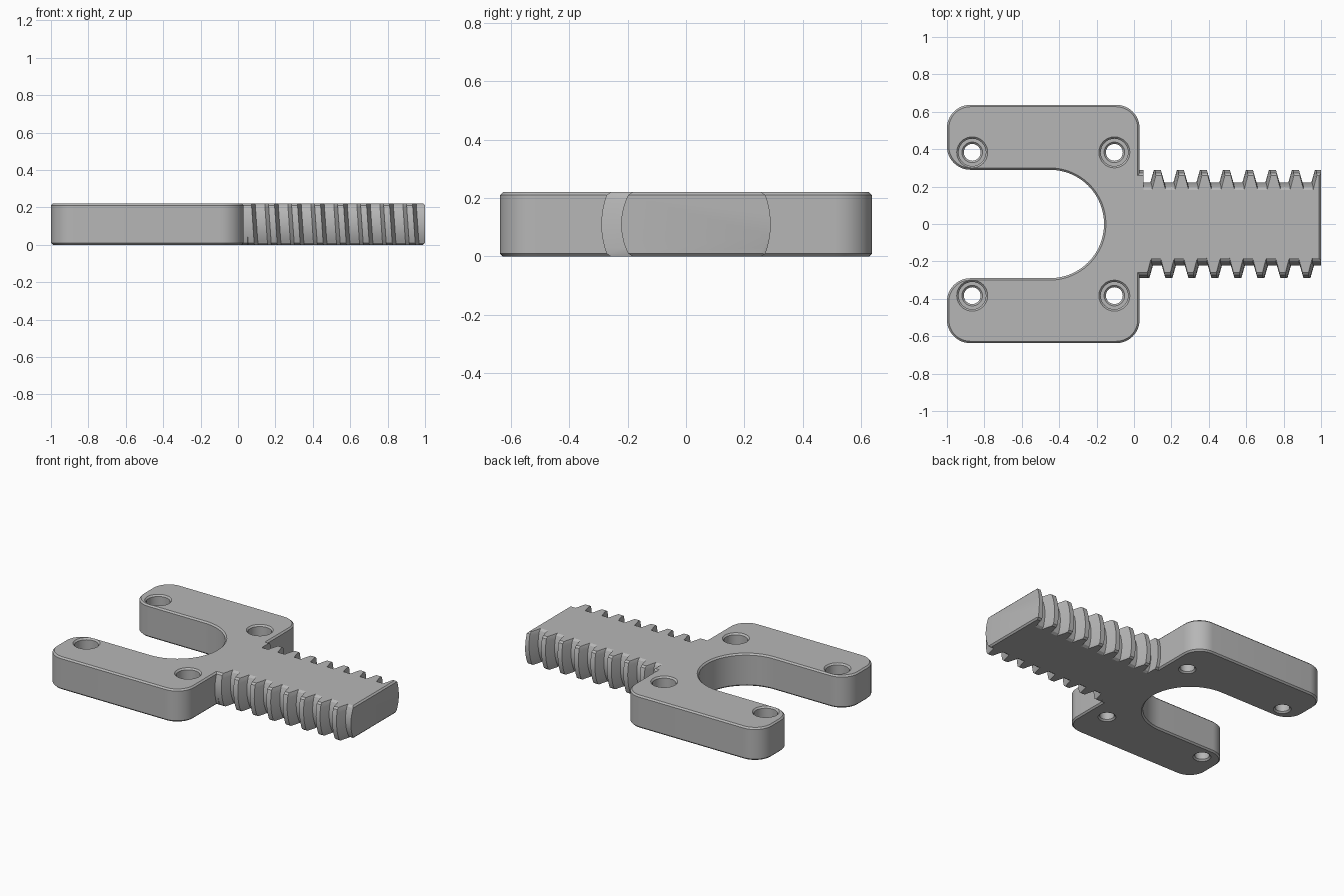
import bpy, bmesh, math

if "Cube" in bpy.data.objects:
    bpy.data.objects.remove(bpy.data.objects["Cube"], do_unlink=True)

HEIGHT, MID, CHAMFER = 0.22, 0.11, 0.01
HALF_WIDTH, SLOT, CORNER, SHOULDER = 0.637, 0.29, 0.125, 0.03

grey = bpy.data.materials.new("plain grey")
grey.use_nodes = True
grey.diffuse_color = (0.47, 0.47, 0.47, 1)
grey.node_tree.nodes["Principled BSDF"].inputs["Base Color"].default_value = grey.diffuse_color


def make_object(name, bm):
    bmesh.ops.recalc_face_normals(bm, faces=bm.faces)
    mesh = bpy.data.meshes.new(name)
    bm.to_mesh(mesh)
    bm.free()
    mesh.materials.append(grey)
    obj = bpy.data.objects.new(name, mesh)
    bpy.context.collection.objects.link(obj)
    return obj


def smooth(obj):
    bpy.ops.object.select_all(action="DESELECT")
    obj.select_set(True)
    bpy.context.view_layer.objects.active = obj
    bpy.ops.object.shade_smooth_by_angle(angle=math.radians(30))


def arc(cx, cy, r, start, end, steps=12):
    angles = [math.radians(start + (end - start) * i / steps) for i in range(steps + 1)]
    return [(cx + r * math.cos(a), cy + r * math.sin(a)) for a in angles]


# Forked plate: rounded outline, extruded, with chamfered rims
left, right, side, inner = -1 + CORNER, SHOULDER - CORNER, HALF_WIDTH - CORNER, SLOT + CORNER
outline = (arc(right, -side, CORNER, -90, 0) + arc(right, side, CORNER, 0, 90)
           + arc(left, side, CORNER, 90, 180) + arc(left, inner, CORNER, 180, 270)
           + arc(-0.45, 0, SLOT, 90, -90, 32)
           + arc(left, -inner, CORNER, 90, 180) + arc(left, -side, CORNER, 180, 270))
bm = bmesh.new()
base = bm.faces.new([bm.verts.new((x, y, 0)) for x, y in outline])
extruded = bmesh.ops.extrude_face_region(bm, geom=[base])["geom"]
top = [v for v in extruded if isinstance(v, bmesh.types.BMVert)]
bmesh.ops.translate(bm, verts=top, vec=(0, 0, HEIGHT))
if base not in bm.faces[:]:
    bm.faces.new([v for v in bm.verts if v.co.z < MID])
bmesh.ops.recalc_face_normals(bm, faces=bm.faces)
rims = [e for e in bm.edges if abs(e.verts[0].co.z - e.verts[1].co.z) < 0.001]
bmesh.ops.bevel(bm, geom=rims, offset=CHAMFER, segments=1, affect="EDGES")
plate = make_object("forked_plate", bm)

# Stepped screw holes: turned cutters, (radius, height) from bottom to top
hole_profile = [(0.065, -0.01), (0.045, 0.01), (0.045, 0.13), (0.055, 0.14),
                (0.073, 0.14), (0.073, 0.21), (0.093, 0.23)]
bm = bmesh.new()
for cx in (-0.865, -0.105):
    for cy in (-0.383, 0.383):
        rings = [[bm.verts.new((x, y, z)) for x, y in arc(cx, cy, r, 0, 360, 32)[:-1]]
                 for r, z in hole_profile]
        bm.faces.new(rings[0])
        bm.faces.new(rings[-1])
        for low, high in zip(rings, rings[1:]):
            for i in range(len(low)):
                j = (i + 1) % len(low)
                bm.faces.new((low[i], low[j], high[j], high[i]))
cutter = make_object("hole_cutter", bm)
cutter.hide_render = True
boolean = plate.modifiers.new("holes", "BOOLEAN")
boolean.operation, boolean.solver, boolean.object = "DIFFERENCE", "EXACT", cutter
bpy.context.view_layer.objects.active = plate
bpy.ops.object.modifier_apply(modifier=boolean.name)
bpy.data.objects.remove(cutter, do_unlink=True)
smooth(plate)

# Threaded shank: helical thread on a cylinder cut flat above and below
PITCH, FIRST_CREST, COLLAR = 0.123, 0.125, 0.05
CREST_R, ROOT_R, CREST_HALF, ROOT_HALF = 0.29, 0.222, 0.016, 0.036
levels = [0, CHAMFER] + [CHAMFER + 0.02 * i for i in range(1, 10)] + [HEIGHT - CHAMFER, HEIGHT]


def thread_radius(offset):
    d = abs((offset + PITCH / 2) % PITCH - PITCH / 2)
    t = min(max((d - CREST_HALF) / (ROOT_HALF - CREST_HALF), 0), 1)
    return CREST_R + (ROOT_R - CREST_R) * t


breaks = [k * PITCH + d for k in range(-3, 11)
          for d in (-ROOT_HALF, -CREST_HALF, CREST_HALF, ROOT_HALF)]
bm = bmesh.new()
known = {}


def point(x, y, z):
    key = (round(x, 4), round(y, 4), round(z, 4))
    if key not in known:
        known[key] = bm.verts.new(key)
    return known[key]


def face(verts):
    verts = list(dict.fromkeys(verts))
    if len(verts) > 2 and not bm.faces.get(verts):
        bm.faces.new(verts)


def thread_side(sign):
    columns = []
    for z in levels:
        edge = z in (0, HEIGHT)
        inset = CHAMFER if edge else 0
        turn = math.asin((z - MID) / CREST_R)
        angle = turn if sign > 0 else math.pi - turn
        start = FIRST_CREST + PITCH * angle / math.tau
        spots = [(0, CREST_R), (COLLAR, CREST_R)]
        for b in breaks:
            x = min(max(start + b, COLLAR), 1 - inset)
            spots.append((x, thread_radius(x - start)))
        columns.append([point(x, sign * (math.sqrt(r * r - (z - MID) ** 2) - inset), z)
                        for x, r in spots])
    for a, b in zip(columns, columns[1:]):
        for i in range(len(a) - 1):
            face([a[i], a[i + 1], b[i + 1], b[i]])
    return columns


back, front = thread_side(1), thread_side(-1)
for level in (0, -1):
    face(back[level] + front[level][::-1])
# End faces, with the tip chamfered above and below
face([c[0] for c in back] + [c[0] for c in front[::-1]])
face([c[-1] for c in back[1:-1]] + [c[-1] for c in front[-2:0:-1]])
for a, b in ((0, 1), (-1, -2)):
    face([back[a][-1], front[a][-1], front[b][-1], back[b][-1]])
smooth(make_object("threaded_shank", bm))
